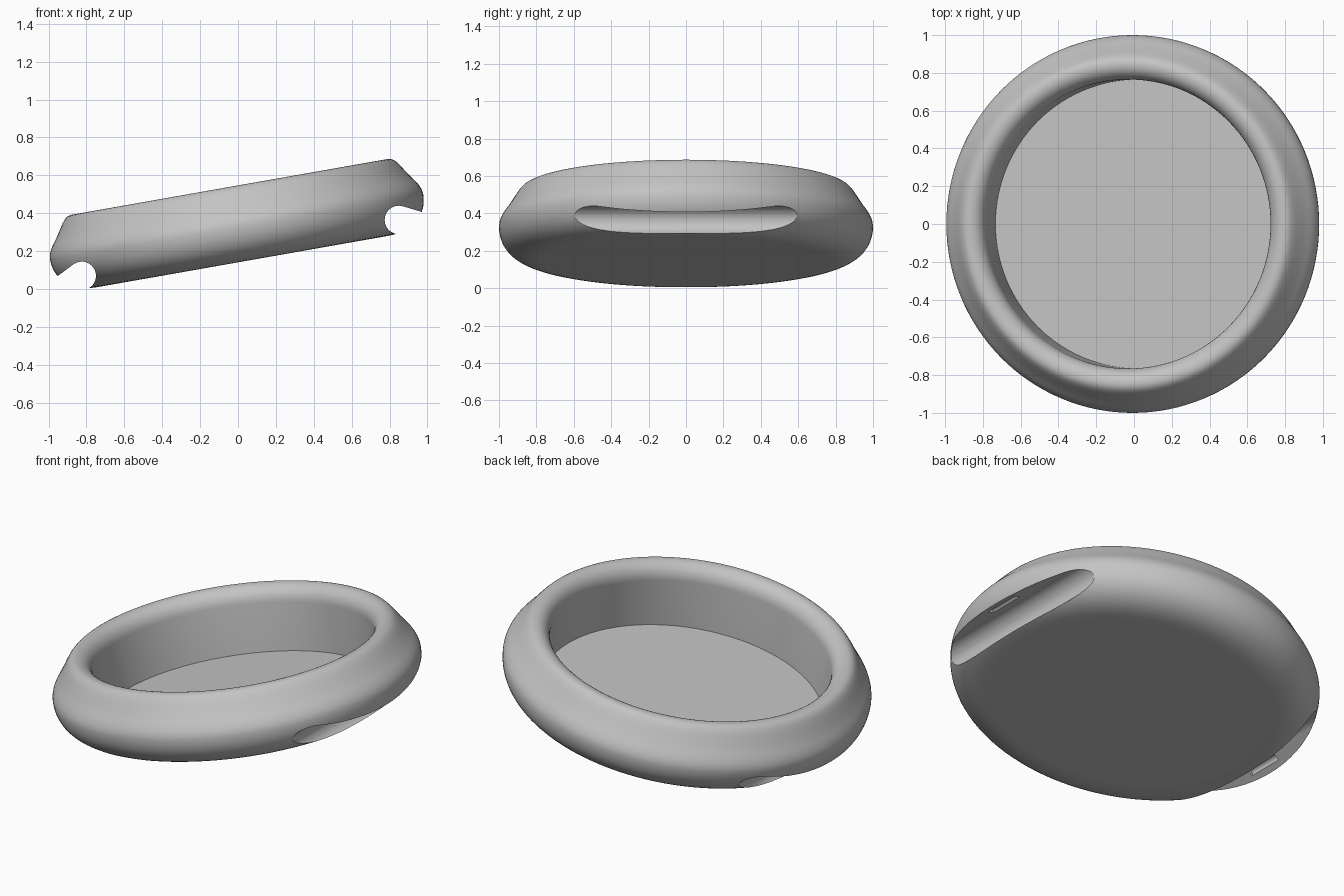
import bpy, bmesh, math
from mathutils import Vector, Matrix
from mathutils.geometry import interpolate_bezier

cube = bpy.data.objects.get("Cube")
if cube:
    bpy.data.objects.remove(cube, do_unlink=True)

SEGMENTS = 128
PLACE = Matrix.Translation((0.025, 0, 0.145)) @ Matrix.Rotation(math.radians(-10), 4, 'Y')

grey = bpy.data.materials.new("plain_grey")
grey.use_nodes = True
colour = (0.55, 0.55, 0.55, 1)
grey.diffuse_color = colour
grey.node_tree.nodes["Principled BSDF"].inputs["Base Color"].default_value = colour


def make_object(name, bm):
    bmesh.ops.recalc_face_normals(bm, faces=bm.faces)
    mesh = bpy.data.meshes.new(name)
    bm.to_mesh(mesh)
    bm.free()
    mesh.materials.append(grey)
    obj = bpy.data.objects.new(name, mesh)
    bpy.context.collection.objects.link(obj)
    obj.matrix_world = PLACE
    return obj


def bezier(a, b, c, d, steps=8):
    pts = [Vector((p[0], 0, p[1])) for p in (a, b, c, d)]
    return [(p.x, p.z) for p in interpolate_bezier(*pts, steps)]


def lathe(name, profile):
    bm = bmesh.new()
    verts = [bm.verts.new((r, 0, z)) for r, z in profile]
    edges = [bm.edges.new(pair) for pair in zip(verts, verts[1:])]
    bmesh.ops.spin(bm, geom=verts + edges, cent=(0, 0, 0), axis=(0, 0, 1),
                   angle=math.tau, steps=SEGMENTS)
    bmesh.ops.remove_doubles(bm, verts=bm.verts, dist=0.0005)
    return make_object(name, bm)


def extrude_along_y(name, outline, half_length, side):
    bm = bmesh.new()
    face = bm.faces.new([bm.verts.new((side * u, -half_length, h)) for u, h in outline])
    grown = bmesh.ops.extrude_face_region(bm, geom=[face])
    moved = [v for v in grown["geom"] if isinstance(v, bmesh.types.BMVert)]
    bmesh.ops.translate(bm, verts=moved, vec=(0, 2 * half_length, 0))
    return make_object(name, bm)


def arc(u, h, radius, start, end, steps):
    angles = [math.radians(start + (end - start) * i / steps) for i in range(steps + 1)]
    return [(u + radius * math.cos(a), h + radius * math.sin(a)) for a in angles]


# Dish: flat base, bulging side, rounded rim, straight inner wall, flat floor
profile = [(0, 0), (0.4, 0), (0.74, 0)]
profile += bezier((0.78, 0), (0.92, 0), (1, 0.08), (1, 0.185), 14)
profile += bezier((1, 0.185), (1, 0.22), (0.98, 0.25), (0.955, 0.282))[1:]
profile += bezier((0.955, 0.282), (0.90, 0.36), (0.89, 0.40), (0.845, 0.40), 10)[1:]
profile += bezier((0.845, 0.40), (0.80, 0.40), (0.765, 0.36), (0.765, 0.31), 10)[1:]
profile += [(0.765, 0.03), (0.72, 0.03), (0.4, 0.03), (0, 0.03)]
dish = lathe("tilted_dish", profile)

# Finger grooves under both sides, each with a small slot in its ceiling
groove = arc(0.85, 0.073, 0.075, 63, 262, 24) + [(0.84, -0.1), (1.1, -0.1), (1.1, 0.032)]
slot = arc(0.92, 0.115, 0.022, 0, 345, 23)
cutters = []
for side in (-1, 1):
    cutters.append(extrude_along_y("groove_cutter", groove, 0.9, side))
    cutters.append(extrude_along_y("slot_cutter", slot, 0.11, side))

bpy.ops.object.select_all(action='DESELECT')
bpy.context.view_layer.objects.active = dish
dish.select_set(True)
for cutter in cutters:
    cutter.hide_render = True
    mod = dish.modifiers.new("cut", 'BOOLEAN')
    mod.operation = 'DIFFERENCE'
    mod.solver = 'EXACT'
    mod.object = cutter
    bpy.ops.object.modifier_apply(modifier=mod.name)
    bpy.data.objects.remove(cutter, do_unlink=True)

bpy.ops.object.shade_smooth_by_angle(angle=math.radians(30))
